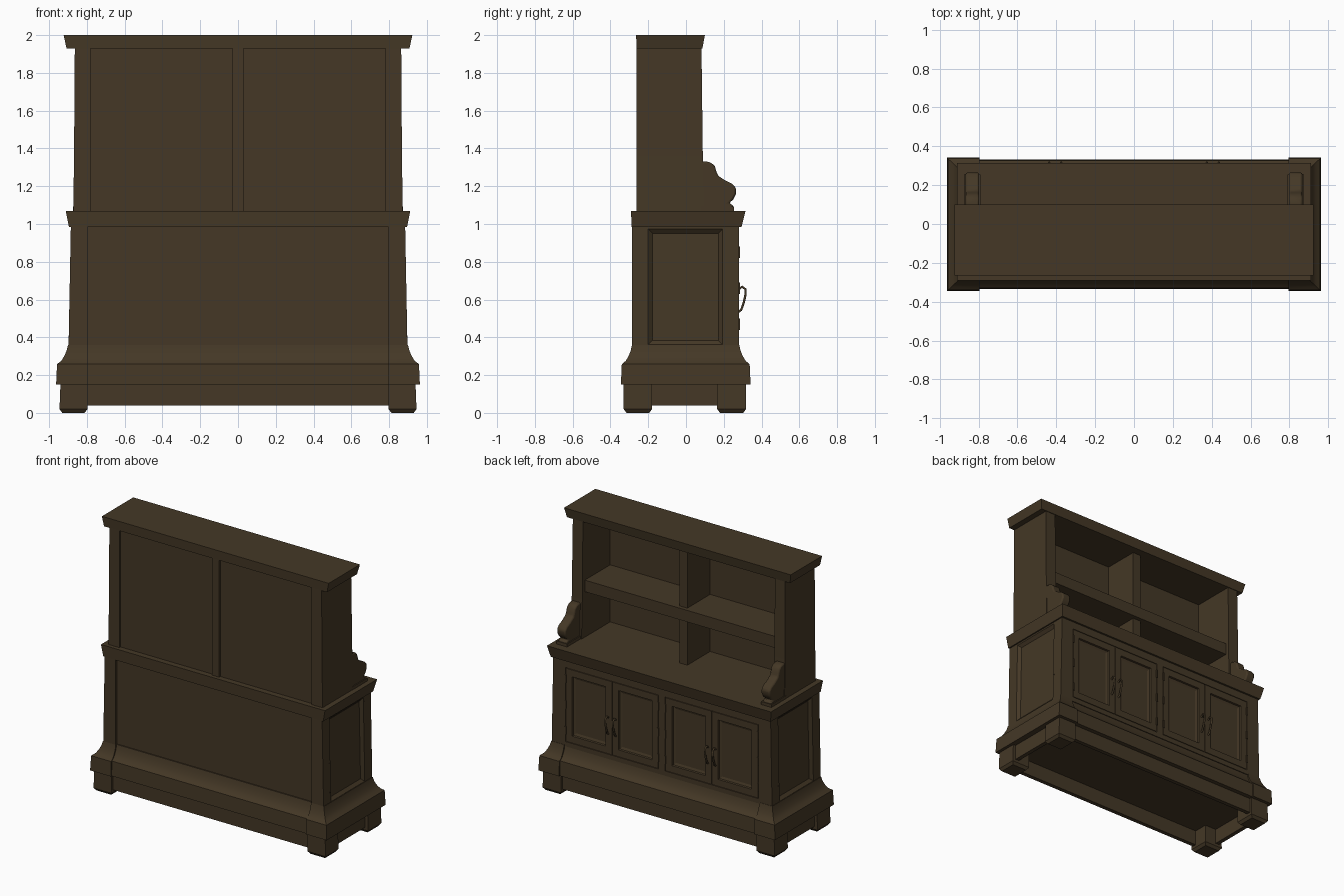
import bpy, bmesh

if "Cube" in bpy.data.objects:
    bpy.data.objects.remove(bpy.data.objects["Cube"])

wood = bpy.data.materials.new("dark_brown_wood")
wood.diffuse_color = (0.058, 0.039, 0.019, 1)
wood.use_nodes = True
wood.node_tree.nodes["Principled BSDF"].inputs["Base Color"].default_value = wood.diffuse_color


def finish(obj, mirror=False, bevel=0, smooth=False):
    obj.data.materials.append(wood)
    if smooth:
        bpy.ops.object.select_all(action='DESELECT')
        obj.select_set(True)
        bpy.context.view_layer.objects.active = obj
        bpy.ops.object.shade_smooth_by_angle(angle=0.6)
    if bevel:
        b = obj.modifiers.new("bevel", 'BEVEL')
        b.width, b.segments, b.limit_method = bevel, 2, 'ANGLE'
    if mirror:
        m = obj.modifiers.new("mirror", 'MIRROR')
        m.use_axis = (True, False, False)
        if obj.location.length:
            m.mirror_object = centre
    return obj


def loft(name, rings, mirror=False, bevel=0, smooth=False):
    """Solid through a list of point rings, capped at both ends."""
    bm = bmesh.new()
    vs = [[bm.verts.new(p) for p in r] for r in rings]
    n = len(rings[0])
    for a, b in zip(vs, vs[1:]):
        for i in range(n):
            j = (i + 1) % n
            bm.faces.new((a[i], a[j], b[j], b[i]))
    bm.faces.new(vs[0])
    bm.faces.new(vs[-1])
    bmesh.ops.recalc_face_normals(bm, faces=bm.faces)
    me = bpy.data.meshes.new(name)
    bm.to_mesh(me)
    bm.free()
    obj = bpy.data.objects.new(name, me)
    bpy.context.collection.objects.link(obj)
    return finish(obj, mirror, bevel, smooth)


def rect(x0, x1, y0, y1, z):
    return [(x0, y0, z), (x1, y0, z), (x1, y1, z), (x0, y1, z)]


def box(name, x0, x1, y0, y1, z0, z1, mirror=False):
    return loft(name, [rect(x0, x1, y0, y1, z0), rect(x0, x1, y0, y1, z1)], mirror)


def panel(name, to_xyz, u0, u1, v0, v1, steps):
    """Plate with stepped recess; steps are (inset, depth)."""
    rings = []
    for i, d in steps:
        rings.append([to_xyz(u, v, d) for u, v in
                      ((u0 + i, v0 + i), (u1 - i, v0 + i), (u1 - i, v1 - i), (u0 + i, v1 - i))])
    return loft(name, rings, True)


# feet and plinth rails (hollow underneath)
for label, y0, y1 in (("back", -0.33, -0.18), ("front", 0.165, 0.318)):
    loft(label + "_foot", [rect(0.812, 0.93, y0 + .015, y1 - .015, 0),
                           rect(0.797, 0.945, y0, y1, 0.02),
                           rect(0.797, 0.94, y0, y1, 0.15)], True)
box("back_plinth_rail", -0.8, 0.8, -0.315, -0.285, 0.04, 0.152)
box("front_plinth_rail", -0.8, 0.8, 0.27, 0.30, 0.04, 0.152)
box("side_plinth_rail", 0.89, 0.92, -0.2, 0.2, 0.04, 0.152, True)

# coved base moulding: thicker end blocks and a slightly set back middle
cove = [(0.063, 0.15), (0.058, 0.258), (0.036, 0.275), (0.02, 0.30), (0.007, 0.33), (0, 0.36)]
loft("base_moulding_end", [rect(0.795, 0.9 + o, -0.286 - o * .93, 0.282 + o * .95, z) for o, z in cove],
     True, smooth=True)
loft("base_moulding_middle", [rect(-0.796, 0.796, -0.276 - o * .93, 0.272 + o * .95, z) for o, z in cove],
     smooth=True)

# lower cabinet: core, corner posts, panelled sides
box("cabinet_core", -0.86, 0.86, -0.268, 0.258, 0.34, 1.0)
for label, y0, y1 in (("back", -0.286, -0.21), ("front", 0.203, 0.28)):
    loft(label + "_corner_post", [rect(0.785 if y0 > 0 else 0.797, 0.897, y0, y1, 0.35),
                                  rect(0.785 if y0 > 0 else 0.797, 0.885, y0, y1, 0.99)], True)


def side_map(u, v, d):
    return (d + 0.012 * (0.985 - v) / 0.625, u, v)


panel("side_panel", side_map, -0.212, 0.205, 0.35, 0.985,
      [(0, 0.84), (0, 0.885), (0.012, 0.885), (0.034, 0.866)])

# front frame and doors
box("centre_stile", -0.027, 0.027, 0.24, 0.28, 0.35, 0.99)
box("top_rail", -0.79, 0.79, 0.24, 0.28, 0.93, 0.99)
box("bottom_rail", -0.79, 0.79, 0.24, 0.28, 0.35, 0.385)


def front_map(u, v, d):
    return (u, d, v)


for label, u0, u1 in (("inner", 0.031, 0.404), ("outer", 0.408, 0.781)):
    panel(label + "_door", front_map, u0, u1, 0.389, 0.926,
          [(0, 0.24), (0, 0.28), (0.05, 0.28), (0.053, 0.268), (0.07, 0.262)])

# hinges
for x in (0.029, 0.783):
    for z in (0.47, 0.66, 0.85):
        box("hinge", x - 0.005, x + 0.005, 0.27, 0.287, z - 0.03, z + 0.03, True)

# curved door handles
grip = [(0.278, 0.655), (0.298, 0.668), (0.314, 0.655), (0.315, 0.625),
        (0.306, 0.585), (0.292, 0.545), (0.278, 0.535)]
for side in (-1, 1):
    for x in (0.375, 0.437):
        cu = bpy.data.curves.new("door_handle", 'CURVE')
        cu.dimensions = '3D'
        cu.bevel_depth, cu.bevel_resolution, cu.use_fill_caps = 0.007, 1, True
        sp = cu.splines.new('POLY')
        sp.points.add(len(grip) - 1)
        for p, (y, z) in zip(sp.points, grip):
            p.co = (side * x, y, z, 1)
        handle = bpy.data.objects.new("door_handle", cu)
        bpy.context.collection.objects.link(handle)
        finish(handle)

# countertop with flared edge
loft("countertop", [rect(-0.895, 0.895, -0.288, 0.294, 0.985),
                    rect(-0.912, 0.912, -0.291, 0.315, 1.07)])

# upper hutch: side walls, back, divider, shelf, cornice
loft("hutch_side", [rect(0.782, 0.872, -0.262, 0.098, 1.065),
                    rect(0.782, 0.868, -0.262, 0.089, 1.36),
                    rect(0.782, 0.864, -0.262, 0.082, 1.935)], True)
box("hutch_back", -0.79, 0.79, -0.248, -0.235, 1.065, 1.94)
box("back_stile", -0.03, 0.03, -0.262, -0.24, 1.065, 1.94)
box("hutch_divider", -0.032, 0.032, -0.24, 0.03, 1.065, 1.94)
box("hutch_shelf", -0.79, 0.79, -0.24, 0.06, 1.405, 1.49)
loft("cornice", [rect(-0.908, 0.908, -0.262, 0.087, 1.93),
                 rect(-0.923, 0.923, -0.264, 0.1, 2.0)])

# scroll brackets on the countertop, with a narrower raised core
scroll = [(0.07, 1.07), (0.25, 1.07), (0.252, 1.098), (0.228, 1.11), (0.25, 1.13), (0.265, 1.16),
          (0.265, 1.19), (0.245, 1.212), (0.205, 1.232), (0.17, 1.255), (0.16, 1.28),
          (0.153, 1.305), (0.133, 1.325), (0.105, 1.332), (0.07, 1.33)]
loft("scroll_bracket", [[(x, y, z) for y, z in scroll] for x in (0.797, 0.867)], True, 0.01, True)
box("scroll_foot", 0.79, 0.874, 0.08, 0.255, 1.065, 1.092, True)
